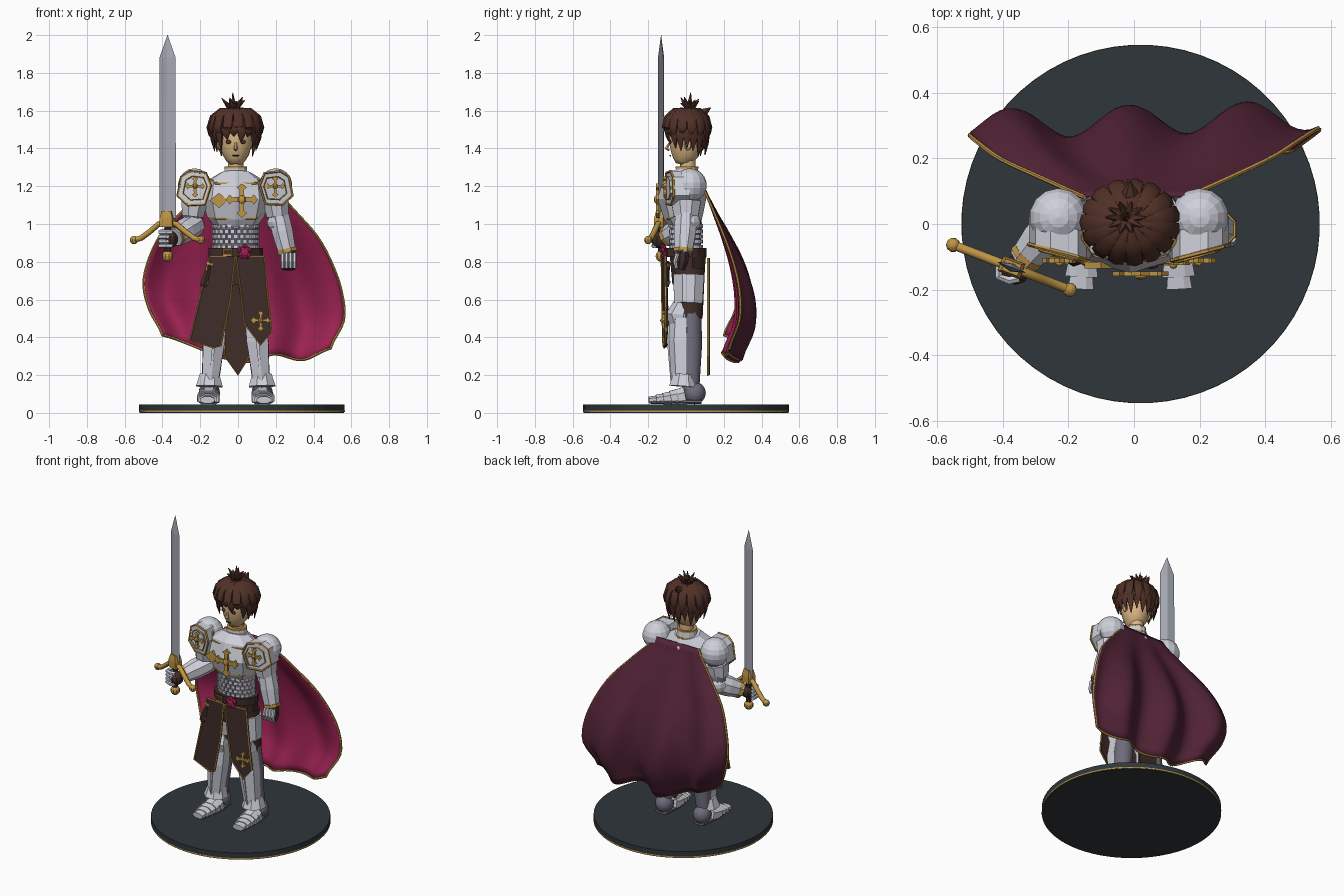
import bpy, bmesh, math
from mathutils import Vector as V

if "Cube" in bpy.data.objects:
    bpy.data.objects.remove(bpy.data.objects["Cube"])

def mat(name, *c):
    m = bpy.data.materials.new(name)
    m.diffuse_color = (*c, 1)
    m.use_nodes = True
    m.node_tree.nodes["Principled BSDF"].inputs["Base Color"].default_value = m.diffuse_color
    return m

STEEL = mat("pale_steel", .62, .63, .70)
GOLD = mat("gold", .52, .30, .06)
LEATHER = mat("brown_leather", .050, .026, .022)
SKIN = mat("skin", .70, .47, .23)
HAIR = mat("brown_hair", .080, .030, .020)
PLUM = mat("plum_cloth", .085, .017, .037)
CRIMSON = mat("crimson_cloth", .33, .016, .085)
SLATE = mat("slate", .028, .037, .044)
MAIL = mat("dark_mail", .16, .15, .20)
BLADE = mat("blade_grey", .38, .39, .45)
X0 = -.012  # body centre line

def finish(name, bm, mats, smooth=0, fix=True):
    if fix:
        bmesh.ops.recalc_face_normals(bm, faces=bm.faces)
    me = bpy.data.meshes.new(name)
    bm.to_mesh(me)
    bm.free()
    for m in mats:
        me.materials.append(m)
    if smooth:
        me.shade_smooth()
        me.set_sharp_from_angle(angle=math.radians(smooth))
    ob = bpy.data.objects.new(name, me)
    bpy.context.collection.objects.link(ob)
    return ob

def sweep(name, pts, radii, m, n=8, ref=(0, 1, 0), closed=False, smooth=0, phase=.5):
    """Elliptical n-sided section swept along points; radii is one value or one per point."""
    pts = [V(p) for p in pts]
    if not isinstance(radii, list):
        radii = [radii] * len(pts)
    bm, rings, k = bmesh.new(), [], len(pts)
    for i, p in enumerate(pts):
        a, b = (pts[i - 1], pts[(i + 1) % k]) if closed else (pts[max(i - 1, 0)], pts[min(i + 1, k - 1)])
        t = (b - a).normalized()
        s = t.cross(V(ref)).normalized()
        q = t.cross(s)
        ra, rb = radii[i] if isinstance(radii[i], tuple) else (radii[i], radii[i])
        ang = [2 * math.pi * (j + phase) / n for j in range(n)]
        rings.append([bm.verts.new(p + s * ra * math.cos(w) + q * rb * math.sin(w)) for w in ang])
    for i in range(k if closed else k - 1):
        r, t = rings[i], rings[(i + 1) % k]
        for j in range(n):
            bm.faces.new((r[j], r[(j + 1) % n], t[(j + 1) % n], t[j]))
    if not closed:
        bm.faces.new(rings[0])
        bm.faces.new(rings[-1])
    return finish(name, bm, [m], smooth)

def ball(name, c, r, m, seg=12, rings=8, smooth=0):
    bm = bmesh.new()
    bmesh.ops.create_uvsphere(bm, u_segments=seg, v_segments=rings, radius=1)
    for v in bm.verts:
        v.co = V(c) + V([a * b for a, b in zip(v.co, r if isinstance(r, tuple) else (r, r, r))])
    return finish(name, bm, [m], smooth)

def plate(name, xz, y, thick, m, trim=0, slope=0, cx=X0):
    """Outline in the front plane, swept backwards with distance from cx; optional gold edge."""
    pts = [V((x, y + slope * abs(x - cx), z)) for x, z in xz]
    bm = bmesh.new()
    f = bm.faces.new([bm.verts.new(p) for p in pts])
    ext = bmesh.ops.extrude_face_region(bm, geom=[f])
    bmesh.ops.translate(bm, verts=[e for e in ext["geom"] if isinstance(e, bmesh.types.BMVert)], vec=(0, thick, 0))
    finish(name, bm, [m])
    if trim:
        sweep(name + "_trim", pts, trim, GOLD, 5, closed=True)

def emblem(name, x, y, z, s):
    out = []
    for k in range(4):
        for r, w in ((.6, -.13), (.75, -.32), (1, 0), (.75, .32), (.6, .13), (.16, .16)):
            r *= 1.15 if k == 3 and r > .2 else 1
            c, d = ((1, 0), (0, 1), (-1, 0), (0, -1))[k]
            out.append((x + s * (r * c - w * d), z + s * (r * d + w * c)))
    plate(name, out, y, .014, GOLD)
    ball(name + "_boss", (x, y, z), (s * .25, .012, s * .25), GOLD, 8, 6)

def curve(tab, t):
    """Smooth interpolation through evenly spaced values."""
    f = t * (len(tab) - 1)
    i = min(int(f), len(tab) - 2)
    f -= i
    p0, p1, p2, p3 = (tab[min(max(i + d, 0), len(tab) - 1)] for d in (-1, 0, 1, 2))
    return p1 + .5 * f * (p2 - p0 + f * (2 * p0 - 5 * p1 + 4 * p2 - p3 + f * (3 * (p1 - p2) + p3 - p0)))

# round stand
sweep("stand", [(.02, 0, .008), (.02, 0, .045)], .545, SLATE, 64)
sweep("stand_rim", [(.02, 0, .004), (.02, 0, .012)], .546, GOLD, 64)
sweep("stand_bottom", [(.02, 0, 0), (.02, 0, .006)], .543, SLATE, 64)

# cape: dark outside, bright lining, gold hem
def cape_point(u, v):
    x = (1 - u) * curve((-.15, -.27, -.40, -.47, -.50, -.47, -.40), v) + u * curve((.16, .29, .42, .50, .55, .56, .49), v)
    y = curve((.09, .15, .22, .28, .315, .31, .25), v) + .04 * (u - .5) * v
    y += curve((0, .006, .02, .035, .045, .045, .04), v) * math.cos(2 * math.pi * (u - .453) / .34)
    return V((x, y, 1.23 + v * (curve((.41, .36, .30, .27, .31, .28, .34), u) - 1.23)))

NU, NV = 48, 24
bm = bmesh.new()
grid = [[bm.verts.new(cape_point(i / NU, j / NV)) for i in range(NU + 1)] for j in range(NV + 1)]
for j in range(NV):
    for i in range(NU):
        bm.faces.new((grid[j][i], grid[j][i + 1], grid[j + 1][i + 1], grid[j + 1][i]))
cape = finish("cape", bm, [PLUM, CRIMSON], 60, fix=False)
sol = cape.modifiers.new("lining", "SOLIDIFY")
sol.thickness, sol.offset, sol.material_offset, sol.material_offset_rim = .01, -1, 1, 0
hem = [cape_point(0, j / NV) for j in range(NV)] + [cape_point(i / NU, 1) for i in range(NU)]
hem += [cape_point(1, 1 - j / NV) for j in range(NV + 1)]
sweep("cape_hem", [p + V((0, -.009, 0)) for p in hem], .007, GOLD, 6, ref=(.1, 1, .1))

# head, neck, face
sweep("neck", [(X0, .01, 1.22), (X0, .01, 1.36)], .043, SKIN, 12, smooth=50)
sweep("head", [(X0, y, z) for y, z in ((-.025, 1.315), (-.02, 1.335), (-.008, 1.37), (0, 1.42), (0, 1.5), (0, 1.57))],
      [(.028, .03), (.05, .052), (.072, .076), (.087, .09), (.092, .094), (.06, .06)], SKIN, 16, smooth=60)
sweep("nose", [(X0, -.088, 1.43), (X0, -.104, 1.398), (X0, -.088, 1.39)], [.005, .011, .006], SKIN, 6, ref=(1, 0, 0))
ball("mouth", (X0, -.083, 1.362), (.02, .005, .004), HAIR, 8, 6)
for s in (-1, 1):
    ball("eye", (X0 + s * .038, -.083, 1.435), (.016, .006, .011), HAIR, 8, 6)
    ball("ear", (X0 + s * .09, .01, 1.42), (.012, .02, .03), SKIN, 8, 6)

# hair: cap, two layers of locks, tuft and tail
ball("hair_cap", (X0, .008, 1.515), (.118, .1, .09), HAIR, 16, 10, 60)
for layer, (count, out, drop) in enumerate(((19, 1, 0), (15, 1.1, .05))):
    for i in range(count):
        a = 2 * math.pi * (i + .5 * layer) / count
        c, s = math.cos(a), math.sin(a)
        tip = (1.45 if s < -.75 else 1.40 if s < .3 else 1.375) + drop + .018 * math.sin(i * 2.4)
        path = [(.02, 1.598), (.07, 1.592), (.112, 1.555), (.128, 1.50), (.124, (1.5 + tip) / 2), (.112, tip)]
        sweep("hair_lock", [(X0 + r * out * c, .005 + .86 * r * out * s, z + .01 * layer) for r, z in path],
              [(.010, .008), (.022, .014), (.028, .015), (.028, .014), (.019, .010), (.002, .002)], HAIR, 6,
              ref=(c, s, .01), smooth=40)
for i in range(10):
    a = 2 * math.pi * i / 10
    c, s = math.cos(a), math.sin(a)
    h = 1.655 + .018 * math.sin(i * 3)
    sweep("hair_tuft", [(-.025, .02, 1.59), (-.025 + .028 * c, .02 + .025 * s, 1.63), (-.025 + .062 * c, .02 + .05 * s, h)],
          [.012, .014, .002], HAIR, 5, ref=(-s, c, .02))
sweep("hair_tuft_top", [(-.03, .02, 1.58), (-.025, .02, 1.64), (-.028, .025, 1.695)], [.015, .013, .002], HAIR, 5)
sweep("hair_tail", [(X0, .06, 1.57), (X0, .095, 1.59), (X0, .13, 1.615)], [.022, .026, .003], HAIR, 6, ref=(1, 0, 0))

# breastplate, collar
sweep("breastplate", [(X0, y, z) for y, z in ((.0, .995), (-.012, 1.04), (-.022, 1.13), (-.01, 1.22), (.0, 1.27))],
      [(.12, .085), (.152, .105), (.178, .128), (.165, .112), (.085, .075)], STEEL, 8, phase=0)
sweep("collar", [(X0, .005, 1.25), (X0, .005, 1.30)], [(.068, .066), (.06, .06)], STEEL, 12)
for z, r in ((1.255, .071), (1.3, .062)):
    sweep("collar_trim", [(X0, .005, z - .005), (X0, .005, z + .005)], r, GOLD, 12)
for z, w, y, d in ((1.03, .145, -.085, .025), (1.215, .15, -.095, .022)):
    sweep("breast_trim", [(X0 - w, y + .06, z + .03), (X0 - w * .72, y, z), (X0, y - d, z), (X0 + w * .72, y, z),
                          (X0 + w, y + .06, z + .03)], .007, GOLD, 5, ref=(0, 0, 1))
emblem("breast_emblem", .02, -.158, 1.13, .085)
plate("breast_diamond", [(-.15, 1.125), (-.1, 1.085), (-.055, 1.125), (-.1, 1.165)], -.135, .02, GOLD)

# shoulders: round cap behind, trimmed faceted plate in front
for s in (-1, 1):
    X = lambda d: X0 - .003 + s * d
    ball("shoulder_cap", (X(.215), .02, 1.205), .09, STEEL, 14, 9)
    outline = [(.13, 1.205), (.155, 1.27), (.24, 1.28), (.285, 1.25), (.305, 1.15), (.25, 1.10), (.16, 1.105)]
    plate("shoulder_plate", [(X(a), z) for a, z in outline], -.145, .085, STEEL, .007, .27)
    plate("shoulder_inner", [(X(.2 + (a - .2) * .7), 1.19 + (z - 1.19) * .68) for a, z in outline], -.155, .03, STEEL, .004, .27)
    emblem("shoulder_emblem", X(.212), -.118, 1.2, .052)
    sweep("shoulder_skirt", [(X(.215), .0, 1.12), (X(.225), 0, 1.04)], [(.075, .085), (.062, .07)], STEEL, 8)

# hanging arm
sweep("left_upper_arm", [(.205, .01, 1.12), (.215, .005, .98)], .055, MAIL, 10, smooth=50)
ball("left_elbow", (.215, .01, 1.01), (.062, .068, .06), STEEL, 12, 8)
sweep("left_forearm", [(.215, 0, 1.06), (.235, -.005, .96), (.262, -.015, .845)], [(.055, .06), (.06, .064), (.05, .05)], STEEL, 8)
sweep("left_cuff", [(.259, -.014, .868), (.263, -.015, .85)], .056, GOLD, 8)
sweep("left_glove", [(.262, -.015, .86), (.268, -.02, .80), (.268, -.03, .76)], [(.04, .036), (.045, .034), (.036, .026)], LEATHER, 8)
for i in range(4):
    x = .236 + i * .021
    sweep("left_finger", [(x, -.045, .845), (x, -.058, .80), (x, -.05, .765)], [.012, .012, .009], STEEL, 6, ref=(1, 0, 0))

# raised arm
sweep("right_upper_arm", [(-.235, .01, 1.12), (-.245, .02, .97)], .055, MAIL, 10, smooth=50)
ball("right_elbow", (-.24, .02, .99), (.065, .068, .062), STEEL, 12, 8)
sweep("right_forearm", [(-.225, .02, 1.0), (-.28, -.045, .965), (-.335, -.11, .93)], [.062, .064, .05], STEEL, 8, ref=(0, 0, 1))
sweep("right_cuff", [(-.318, -.09, .94), (-.33, -.104, .933)], .056, GOLD, 8, ref=(0, 0, 1))
ball("right_glove", (-.36, -.14, .918), (.045, .045, .045), LEATHER, 10, 8)
for i in range(4):
    z = .885 + i * .024
    sweep("right_finger", [(-.41, -.12, z), (-.412, -.16, z), (-.38, -.172, z), (-.35, -.165, z)], .013, STEEL, 6, ref=(0, 0, 1))

# sword, turned slightly about its own axis
def sword(ob):
    ob.location, ob.rotation_euler = (-.373, -.132, 0), (0, 0, math.radians(-21))

sword(sweep("sword_blade", [(0, 0, 1.03), (0, 0, 1.88), (0, 0, 2.0)], [(.047, .014), (.046, .011), (.001, .001)], BLADE, 4, phase=0))
sword(sweep("sword_guard", [(x, 0, z) for x, z in ((-.19, .915), (-.15, .925), (-.1, .96), (-.05, 1.0), (0, 1.01),
      (.05, 1.0), (.1, .96), (.15, .925), (.19, .915))], .015, GOLD, 8, smooth=50))
sword(sweep("guard_block", [(0, 0, .985), (0, 0, 1.03), (0, 0, 1.07)], [(.052, .036), (.05, .036), (.036, .026)], GOLD, 4))
sword(sweep("sword_grip", [(0, 0, .83), (0, 0, 1.0)], .017, LEATHER, 8))
sword(ball("sword_pommel", (0, 0, .83), .03, GOLD, 10, 8))
for x in (-.19, .19):
    sword(ball("guard_end", (x, 0, .915), .022, GOLD, 10, 8))

# waist mail made of staggered links
sweep("waist", [(X0, 0, .84), (X0, 0, 1.02)], (.118, .082), MAIL, 16, smooth=40)
bm = bmesh.new()
for row in range(5):
    for i in range(24):
        a = 2 * math.pi * (i + .5 * (row % 2)) / 24
        link = bmesh.ops.create_cube(bm, size=1)["verts"]
        for v in link:
            v.co = V((X0 + (.12 + .012 * v.co.y) * math.cos(a) - .022 * v.co.x * math.sin(a),
                      (.084 + .012 * v.co.y) * math.sin(a) + .022 * v.co.x * math.cos(a), .88 + .027 * row + .02 * v.co.z))
finish("waist_links", bm, [STEEL])

# belt, flower, hips, dagger
sweep("belt", [(X0, 0, .825), (X0, 0, .872)], (.147, .11), LEATHER, 16)
plate("buckle", [(-.08, .835), (-.035, .835), (-.035, .868), (-.08, .868)], -.118, .015, LEATHER, .005)
ball("flower", (.035, -.118, .853), (.036, .02, .036), CRIMSON, 7, 6)
for i in range(5):
    a = i * 1.257 + .3
    ball("petal", (.035 + .026 * math.cos(a), -.122, .853 + .026 * math.sin(a)), (.017, .015, .017), CRIMSON, 6, 4)
sweep("hips", [(X0, .01, .68), (X0, .01, .84)], [(.135, .085), (.14, .1)], LEATHER, 12)
sweep("dagger", [(-.145, -.1, .80), (-.185, -.11, .67)], [.016, .02], LEATHER, 6)
for x, z in ((-.147, .795), (-.175, .70)):
    sweep("dagger_band", [(x, -.104, z), (x - .005, -.106, z - .016)], .022, GOLD, 6)

# skirt panels
plate("right_skirt", [(-.15, .83), (-.015, .83), (-.04, .6), (-.09, .355), (-.13, .345), (-.255, .385), (-.2, .62)], -.13, .012, LEATHER, .005, .12)
plate("left_skirt", [(-.01, .83), (.14, .83), (.155, .65), (.178, .43), (.12, .36), (.035, .47)], -.13, .012, LEATHER, .005, .12)
plate("back_skirt", [(-.075, .82), (.06, .82), (.06, .3), (0, .2), (-.07, .3)], .115, .012, LEATHER, .005)
emblem("skirt_emblem", .12, -.125, .49, .05)

# legs
for s in (-1, 1):
    P = lambda d, y, z: (X0 + s * d, y, z)
    sweep("thigh", [P(.07, .02, .76), P(.1, .02, .5)], [(.072, .08), (.06, .068)], LEATHER, 10, smooth=50)
    sweep("thigh_plate", [P(.082, .015, .73), P(.095, .012, .58)], [(.078, .088), (.07, .082)], STEEL, 8)
    sweep("calf", [P(.1, .025, .54), P(.118, .025, .36), P(.138, .025, .12)], [.056, .06, .045], MAIL, 10, smooth=50)
    sweep("greave", [P(.1, -.025, .52), P(.115, -.03, .38), P(.135, -.025, .17)],
          [(.06, .06), (.066, .066), (.05, .055)], STEEL, 6, phase=.5)
    sweep("greave_ridge", [P(.1, -.085, .5), P(.115, -.092, .38), P(.135, -.078, .17)], [.008, .012, .006], STEEL, 4)
    sweep("knee", [P(.1, -.02, .58), P(.1, -.045, .52), P(.105, -.03, .45)], [(.045, .045), (.066, .062), (.05, .05)], STEEL, 6)
    sweep("ankle_plate", [P(.138, -.01, .205), P(.14, -.015, .14)], [(.056, .06), (.076, .08)], STEEL, 8)
    ball("heel", P(.14, .045, .105), (.057, .06, .06), MAIL, 12, 8, 50)
    sweep("sole", [P(.138, .08, .06), P(.142, -.05, .06), P(.148, -.185, .056)],
          [(.045, .015), (.06, .015), (.035, .011)], MAIL, 8, ref=(0, 0, 1))
    for i in range(5):  # overlapping foot plates
        y, r = -.005 - .038 * i, (.064, .066, .062, .054, .042)[i]
        h = (.08, .068, .054, .043, .032)[i]
        sweep("foot_plate", [P(.14 + .002 * i, y, .06 + h * .35), P(.142 + .002 * i, y - .04, .06 + h * .25)],
              [(r * .88, h * .68), (r, h * .62)], STEEL, 8, ref=(0, 0, 1))
